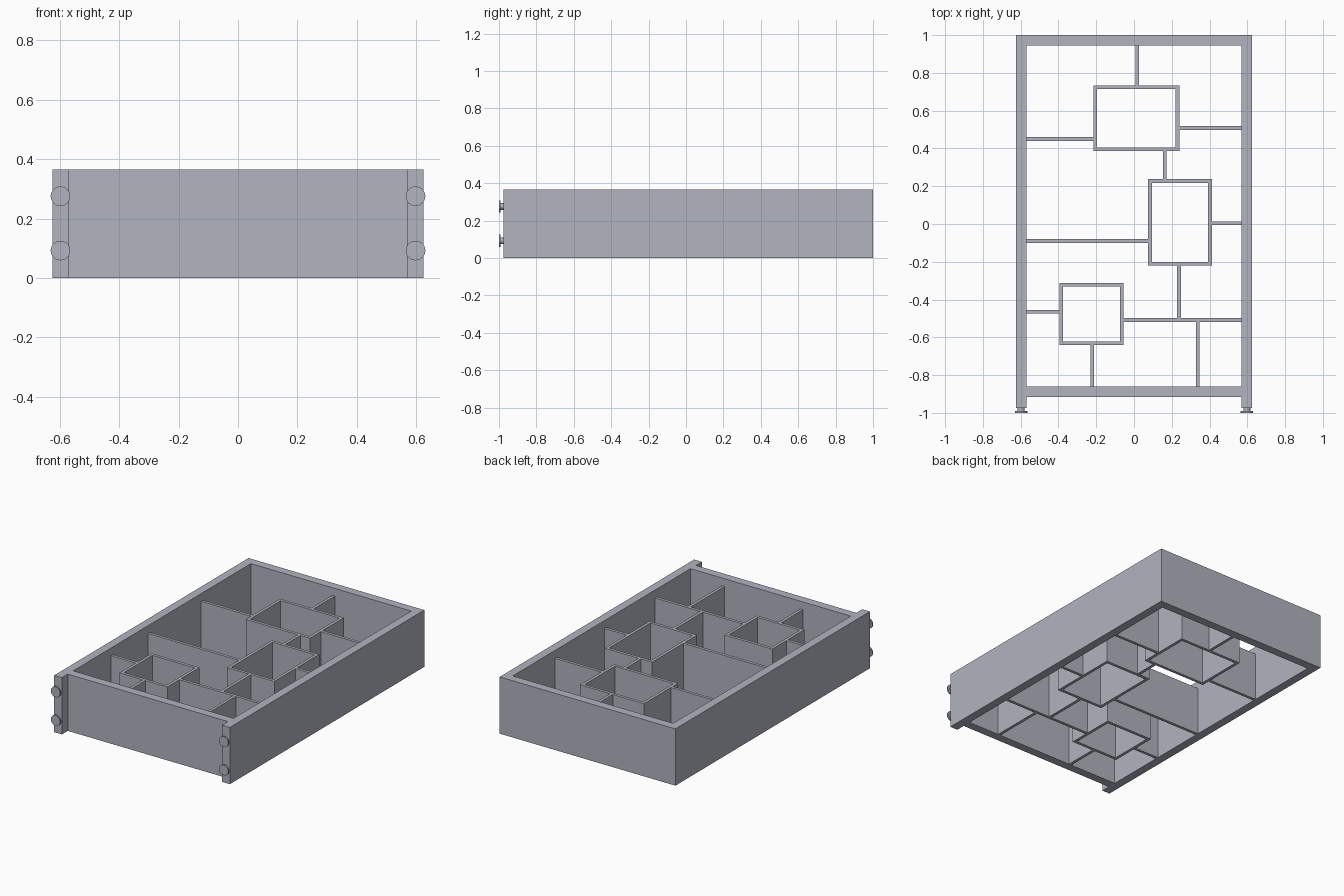
import bpy
import bmesh
from math import pi

if "Cube" in bpy.data.objects:
    bpy.data.objects.remove(bpy.data.objects["Cube"])

grey = bpy.data.materials.new("cool grey")
grey.use_nodes = True
grey.diffuse_color = (0.44, 0.455, 0.525, 1)
grey.node_tree.nodes["Principled BSDF"].inputs["Base Color"].default_value = grey.diffuse_color

WALL_TOP = 0.365
DIVIDER_TOP = 0.315
THIN = 0.019


def add_prism(name, loops, height):
    """Extrude a rectangle, or a rectangular ring when an inner loop is given."""
    bm = bmesh.new()
    rings = []
    for z in (0, height):
        for x0, x1, y0, y1 in loops:
            corners = ((x0, y0), (x1, y0), (x1, y1), (x0, y1))
            rings.append([bm.verts.new((x, y, z)) for x, y in corners])
    count = len(loops)
    for i in range(4):
        j = (i + 1) % 4
        for k in range(count):
            low, high = rings[k], rings[k + count]
            bm.faces.new((low[i], low[j], high[j], high[i]))
        if count == 2:
            for a, b in ((rings[0], rings[1]), (rings[2], rings[3])):
                bm.faces.new((a[i], a[j], b[j], b[i]))
    if count == 1:
        bm.faces.new(rings[0])
        bm.faces.new(rings[1])
    bmesh.ops.recalc_face_normals(bm, faces=bm.faces)
    mesh = bpy.data.meshes.new(name)
    bm.to_mesh(mesh)
    bm.free()
    mesh.materials.append(grey)
    obj = bpy.data.objects.new(name, mesh)
    bpy.context.collection.objects.link(obj)
    return obj


def add_disc(name, x, z, radius, y0, y1):
    bpy.ops.mesh.primitive_cylinder_add(vertices=32, radius=radius, depth=y1 - y0,
                                        location=(x, (y0 + y1) / 2, z), rotation=(pi / 2, 0, 0))
    obj = bpy.context.object
    obj.name = name
    obj.data.materials.append(grey)
    bpy.ops.object.shade_smooth_by_angle()


# Outer frame with the front wall set back between the side walls
for side, sign in (("left", 1), ("right", -1)):
    xs = sorted((sign * 0.57, sign * 0.625))
    add_prism(side + "_wall", [(*xs, -0.975, 1)], WALL_TOP)
    # Two mushroom studs on each side wall end
    for level, z in (("lower", 0.092), ("upper", 0.275)):
        add_disc(f"{side}_{level}_stud_stem", sign * 0.598, z, 0.018, -0.992, -0.974)
        add_disc(f"{side}_{level}_stud_head", sign * 0.598, z, 0.033, -1, -0.991)
add_prism("back_wall", [(-0.57, 0.57, 0.945, 1)], WALL_TOP)
add_prism("front_wall", [(-0.57, 0.57, -0.915, -0.86)], WALL_TOP)

# Open rectangular tubes
tubes = {
    "back_tube": (-0.215, 0.24, 0.387, 0.733),
    "middle_tube": (0.075, 0.412, -0.22, 0.237),
    "front_tube": (-0.395, -0.055, -0.64, -0.313),
}
for name, (x0, x1, y0, y1) in tubes.items():
    inner = (x0 + THIN, x1 - THIN, y0 + THIN, y1 - THIN)
    add_prism(name, [(x0, x1, y0, y1), inner], DIVIDER_TOP)

# Thin dividers running across: y, start x, end x
for i, (y, x0, x1) in enumerate((
        (0.45, -0.57, -0.215), (0.508, 0.24, 0.57), (0.005, 0.412, 0.57),
        (-0.09, -0.57, 0.075), (-0.465, -0.57, -0.395), (-0.508, -0.055, 0.57))):
    add_prism(f"cross_divider_{i + 1}", [(x0, x1, y - THIN / 2, y + THIN / 2)], DIVIDER_TOP)

# Thin dividers running front to back: x, start y, end y
for i, (x, y0, y1) in enumerate((
        (0.017, 0.733, 0.945), (0.163, 0.237, 0.387), (0.238, -0.5, -0.22),
        (-0.22, -0.86, -0.64), (0.337, -0.86, -0.517))):
    add_prism(f"long_divider_{i + 1}", [(x - THIN / 2, x + THIN / 2, y0, y1)], DIVIDER_TOP)
